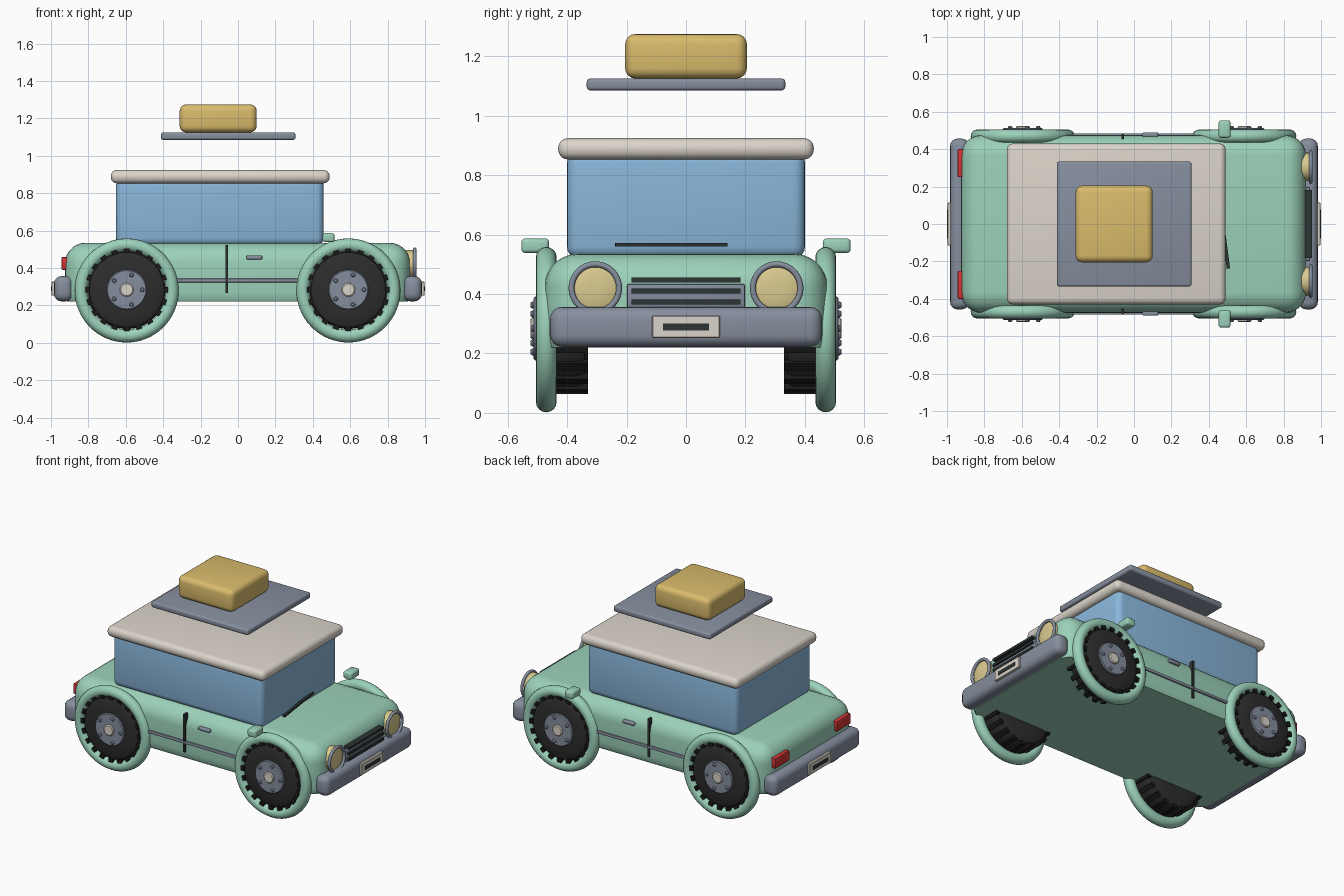
import bpy, bmesh, math
from mathutils import Matrix, Vector

if "Cube" in bpy.data.objects:
    bpy.data.objects.remove(bpy.data.objects["Cube"])


def material(name, rgb):
    m = bpy.data.materials.new(name)
    m.diffuse_color = (*rgb, 1)
    m.use_nodes = True
    m.node_tree.nodes["Principled BSDF"].inputs["Base Color"].default_value = m.diffuse_color
    return m


GREEN = material("mint green", (0.33, 0.64, 0.49))
BLUE = material("window blue", (0.25, 0.47, 0.70))
CREAM = material("cream", (0.71, 0.66, 0.59))
GREY = material("steel grey", (0.24, 0.275, 0.345))
GOLD = material("luggage gold", (0.70, 0.50, 0.15))
LENS = material("lens yellow", (0.71, 0.60, 0.28))
RED = material("tail red", (0.66, 0.035, 0.035))
TYRE = material("tyre black", (0.026, 0.026, 0.026))
TREAD = material("tread black", (0.010, 0.010, 0.010))
DARK = material("dark trim", (0.026, 0.033, 0.034))


def finish(bm, name, mat):
    bmesh.ops.recalc_face_normals(bm, faces=bm.faces)
    mesh = bpy.data.meshes.new(name)
    bm.to_mesh(mesh)
    bm.free()
    mesh.materials.append(mat)
    ob = bpy.data.objects.new(name, mesh)
    bpy.context.collection.objects.link(ob)
    bpy.ops.object.select_all(action='DESELECT')
    ob.select_set(True)
    bpy.context.view_layer.objects.active = ob
    bpy.ops.object.shade_smooth_by_angle(angle=math.radians(35))
    return ob


def box(name, mat, x, y, z, bevel=0.0, segs=4, cut_z=None, turn=0.0):
    """Rounded box from (min, max) ranges on each axis."""
    bm = bmesh.new()
    bmesh.ops.create_cube(bm, size=1)
    bmesh.ops.scale(bm, verts=bm.verts,
                    vec=(abs(x[1] - x[0]), abs(y[1] - y[0]), abs(z[1] - z[0])))
    if bevel:
        bmesh.ops.bevel(bm, geom=bm.edges[:], offset=bevel, segments=segs,
                        profile=0.5, affect='EDGES', clamp_overlap=True)
    centre = Vector((sum(x) / 2, sum(y) / 2, sum(z) / 2))
    bm.transform(Matrix.Translation(centre) @ Matrix.Rotation(turn, 4, 'Z'))
    if cut_z is not None:
        bmesh.ops.bisect_plane(bm, geom=bm.verts[:] + bm.edges[:] + bm.faces[:],
                               plane_co=(0, 0, cut_z), plane_no=(0, 0, -1), clear_outer=True)
        bmesh.ops.holes_fill(bm, edges=[e for e in bm.edges if e.is_boundary])
    return finish(bm, name, mat)


def lathe(name, mat, profile, centre, axis, closed=False, n=48):
    """Spin (radius, distance) points about an axis through centre."""
    bm = bmesh.new()
    axis = Vector(axis)
    rot = Vector((0, 0, 1)).rotation_difference(axis).to_matrix().to_4x4()
    rings = [[bm.verts.new((r * math.cos(2 * math.pi * i / n),
                            r * math.sin(2 * math.pi * i / n), t)) for i in range(n)]
             for r, t in profile]
    pairs = list(zip(rings, rings[1:]))
    if closed:
        pairs.append((rings[-1], rings[0]))
    else:
        bm.faces.new(rings[0])
        bm.faces.new(rings[-1])
    for a, b in pairs:
        for i in range(n):
            j = (i + 1) % n
            bm.faces.new((a[i], a[j], b[j], b[i]))
    bm.transform(Matrix.Translation(centre) @ rot)
    return finish(bm, name, mat)


def ring(name, mat, major, minor, centre, axis, n=16):
    pts = [(major + minor * math.cos(2 * math.pi * k / n),
            minor * math.sin(2 * math.pi * k / n)) for k in range(n)]
    return lathe(name, mat, pts, centre, axis, closed=True, n=64)


# Body shell, glazed cabin and roof
box("body", GREEN, (-0.925, 0.92), (-0.475, 0.475), (0.16, 0.535), 0.11, 7, cut_z=0.22)
box("cabin", BLUE, (-0.653, 0.458), (-0.401, 0.401), (0.52, 0.88), 0.04)
box("roof", CREAM, (-0.68, 0.49), (-0.43, 0.43), (0.853, 0.924), 0.032)

# Floating rack and luggage
box("roof_rack", GREY, (-0.412, 0.307), (-0.334, 0.334), (1.085, 1.125), 0.012, 3)
box("luggage", GOLD, (-0.312, 0.1), (-0.205, 0.205), (1.125, 1.275), 0.035)

# Bumpers and number plates
for end, tag in ((1, "front"), (-1, "rear")):
    box(tag + "_bumper", GREY, (end * 0.882, end * 0.983), (-0.457, 0.457), (0.222, 0.357), 0.04)
    box(tag + "_plate", CREAM, (end * 0.97, end * 0.997), (-0.114, 0.114), (0.252, 0.327), 0.003, 1)
    box(tag + "_plate_bar", DARK, (end * 0.99, end * 1.0), (-0.078, 0.078), (0.277, 0.301))

# Grille with dark slats
box("grille", GREY, (0.88, 0.94), (-0.198, 0.198), (0.353, 0.434), 0.006, 2)
for z in (0.373, 0.41, 0.447):
    box("grille_slat", DARK, (0.90, 0.953), (-0.183, 0.183), (z - 0.008, z + 0.008))

# Wiper lying across the base of the windscreen
box("wiper", DARK, (0.471, 0.489), (-0.24, 0.14), (0.559, 0.571), turn=math.radians(7.5))

for s, side in ((-1, "right"), (1, "left")):
    # Headlights and tail lights
    lathe("headlight_lens_" + side, LENS, [(0.076, -0.04), (0.076, 0.0), (0.06, 0.006), (0.03, 0.010)],
          (0.935, s * 0.305, 0.42), (1, 0, 0))
    ring("headlight_rim_" + side, GREY, 0.080, 0.010, (0.945, s * 0.305, 0.42), (1, 0, 0))
    box("tail_light_" + side, RED, (-0.944, -0.89), (s * 0.25, s * 0.40), (0.39, 0.46), 0.008, 2)

    # Door seam, handle, side trim and mirror
    box("door_seam_" + side, DARK, (-0.067, -0.053), (s * 0.455, s * 0.484), (0.267, 0.522))
    box("door_handle_" + side, GREY, (0.045, 0.13), (s * 0.465, s * 0.490), (0.446, 0.467), 0.007, 3)
    box("side_trim_" + side, GREY, (-0.42, 0.42), (s * 0.46, s * 0.484), (0.323, 0.343), 0.004, 2)
    box("mirror_" + side, GREEN, (0.453, 0.516), (s * 0.461, s * 0.554), (0.538, 0.587), 0.013, 3)

    # Wheels, each with round fender, tyre, tread, hub and bolts
    for x, end in ((-0.595, "rear"), (0.59, "front")):
        tag = end + "_" + side
        c = Vector((x, 0, 0.28))
        out = (0, s, 0)
        ring("fender_" + tag, GREEN, 0.243, 0.035, c + Vector((0, s * 0.47, 0)), out)
        c.z = 0.284
        lathe("tyre_" + tag, TYRE, [(0.10, 0.33), (0.175, 0.33), (0.20, 0.342), (0.21, 0.365),
                                    (0.21, 0.465), (0.20, 0.488), (0.175, 0.5), (0.10, 0.5)], c, out)
        lathe("hub_" + tag, GREY, [(0.107, 0.45), (0.107, 0.508), (0.102, 0.513)], c, out)
        lathe("hub_cap_" + tag, CREAM, [(0.037, 0.5), (0.037, 0.518), (0.031, 0.523)], c, out, n=24)
        for k in range(5):
            a = 2 * math.pi * k / 5
            p = c + Vector((0.083 * math.cos(a), 0, 0.083 * math.sin(a)))
            lathe("bolt_" + tag, GREY, [(0.012, 0.5), (0.012, 0.518), (0.007, 0.524)], p, out, n=10)
        bm = bmesh.new()
        for k in range(20):
            m = (Matrix.Translation(c) @ Matrix.Rotation(2 * math.pi * k / 20, 4, 'Y')
                 @ Matrix.Translation((0.209, s * 0.415, 0)) @ Matrix.Diagonal((0.024, 0.172, 0.03, 1)))
            bmesh.ops.create_cube(bm, size=1, matrix=m)
        finish(bm, "tread_" + tag, TREAD)
